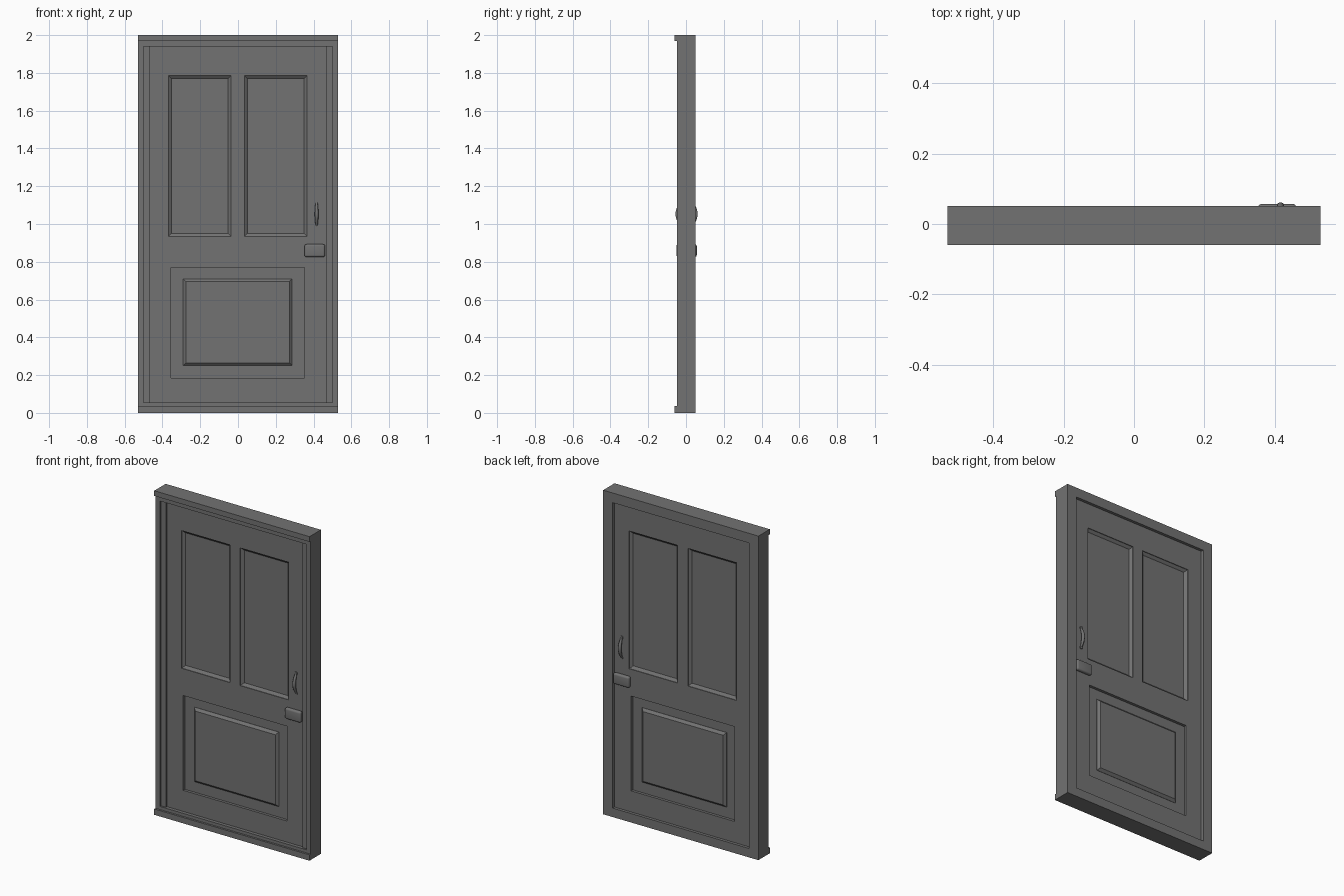
import bpy, bmesh, math

if "Cube" in bpy.data.objects:
    bpy.data.objects.remove(bpy.data.objects["Cube"], do_unlink=True)

grey = bpy.data.materials.new("dark grey")
grey.use_nodes = True
colour = (0.17, 0.17, 0.17, 1)
grey.diffuse_color = colour
bsdf = next(n for n in grey.node_tree.nodes if n.type == 'BSDF_PRINCIPLED')
bsdf.inputs["Base Color"].default_value = colour

MID, HALF = 0.003, 0.03          # door centre plane and half thickness
FRONT, BACK = -0.048, 0.051      # frame faces


def solid(name, x0, x1, z0, z1, rings):
    """Rectangular solid along y; each ring is (inset, y)."""
    bm = bmesh.new()
    loops = []
    for i, y in rings:
        corners = ((x0 + i, z0 + i), (x1 - i, z0 + i), (x1 - i, z1 - i), (x0 + i, z1 - i))
        loops.append([bm.verts.new((x, y, z)) for x, z in corners])
    for a, b in zip(loops, loops[1:]):
        for k in range(4):
            n = (k + 1) % 4
            bm.faces.new((a[k], a[n], b[n], b[k]))
    bm.faces.new(loops[0])
    bm.faces.new(loops[-1])
    bmesh.ops.recalc_face_normals(bm, faces=bm.faces)
    mesh = bpy.data.meshes.new(name)
    bm.to_mesh(mesh)
    bm.free()
    mesh.materials.append(grey)
    ob = bpy.data.objects.new(name, mesh)
    bpy.context.collection.objects.link(ob)
    return ob


def activate(ob):
    bpy.ops.object.select_all(action='DESELECT')
    ob.select_set(True)
    bpy.context.view_layer.objects.active = ob


def cut(target, cutter):
    cutter.hide_render = True
    mod = target.modifiers.new("cut", 'BOOLEAN')
    mod.operation, mod.solver, mod.object = 'DIFFERENCE', 'EXACT', cutter
    activate(target)
    bpy.ops.object.modifier_apply(modifier=mod.name)
    bpy.data.objects.remove(cutter, do_unlink=True)


def side_rings(side, profile):
    """Turn (inset, height above the door face) into (inset, y)."""
    return [(i, MID + side * (HALF + h)) for i, h in profile]


# Frame with a through opening and a front rebate at the sides
frame = solid("door_frame", -0.53, 0.53, 0, 2, [(0, FRONT), (0, BACK)])
cut(frame, solid("opening_cutter", -0.465, 0.465, 0.055, 1.94, [(0, -0.2), (0, 0.2)]))
cut(frame, solid("rebate_cutter", -0.5, 0.5, 0.055, 1.94, [(0, -0.2), (0, -0.037)]))

# Lips along the head and the sill
solid("head_lip", -0.53, 0.53, 1.968, 2, [(0, -0.06), (0, FRONT)])
solid("sill_lip", -0.53, 0.53, 0, 0.036, [(0, -0.06), (0, FRONT)])

# Door leaf
door = solid("door_leaf", -0.465, 0.465, 0.055, 1.94, [(0, MID - HALF), (0, MID + HALF)])
moulding = [(0, 0.03), (0, -0.004), (0.012, -0.013), (0.016, -0.017)]
recess = [(0, 0.03), (0, -0.017)]
field = [(0, -0.018), (0, -0.016), (0.015, -0.002)]

for side, label in ((-1, "front"), (1, "back")):
    # Two tall upper panels with sloped mouldings
    for x0, x1 in ((-0.367, -0.036), (0.034, 0.365)):
        cut(door, solid("panel_cutter", x0, x1, 0.935, 1.785, side_rings(side, moulding)))
    # Lower panel with a raised field
    cut(door, solid("recess_cutter", -0.355, 0.352, 0.185, 0.77, side_rings(side, recess)))
    solid(label + "_raised_field", -0.29, 0.287, 0.25, 0.71, side_rings(side, field))

    # Rounded lock case
    lock = solid(label + "_lock_case", 0.352, 0.461, 0.825, 0.893,
                 side_rings(side, [(0, -0.002), (0, 0.024)]))
    bevel = lock.modifiers.new("round", 'BEVEL')
    bevel.width, bevel.segments = 0.011, 4
    activate(lock)
    bpy.ops.object.modifier_apply(modifier=bevel.name)
    bpy.ops.object.shade_smooth_by_angle(angle=math.radians(40))

    # Arched pull handle, thicker in the middle
    curve = bpy.data.curves.new(label + "_pull_handle", 'CURVE')
    curve.dimensions = '3D'
    curve.bevel_depth, curve.bevel_resolution, curve.use_fill_caps = 0.011, 3, True
    spline = curve.splines.new('POLY')
    steps = 12
    spline.points.add(steps)
    for k, p in enumerate(spline.points):
        t = k / steps
        arch = math.sin(math.pi * t)
        p.co = (0.416, MID + side * (HALF + 0.019 * arch), 0.99 + 0.125 * t, 1)
        p.radius = 0.5 + 0.4 * arch
    curve.materials.append(grey)
    pull = bpy.data.objects.new(label + "_pull_handle", curve)
    bpy.context.collection.objects.link(pull)
    activate(pull)
    bpy.ops.object.convert(target='MESH')
    bpy.ops.object.shade_smooth_by_angle(angle=math.radians(50))

    # Feet of the pull
    for z, end in ((0.99, "lower"), (1.115, "upper")):
        bpy.ops.mesh.primitive_cylinder_add(
            vertices=16, radius=0.01, depth=0.008,
            location=(0.416, MID + side * (HALF + 0.002), z), rotation=(math.pi / 2, 0, 0))
        foot = bpy.context.object
        foot.name = f"{label}_{end}_pull_foot"
        foot.data.materials.append(grey)
        bpy.ops.object.shade_smooth_by_angle(angle=math.radians(40))
